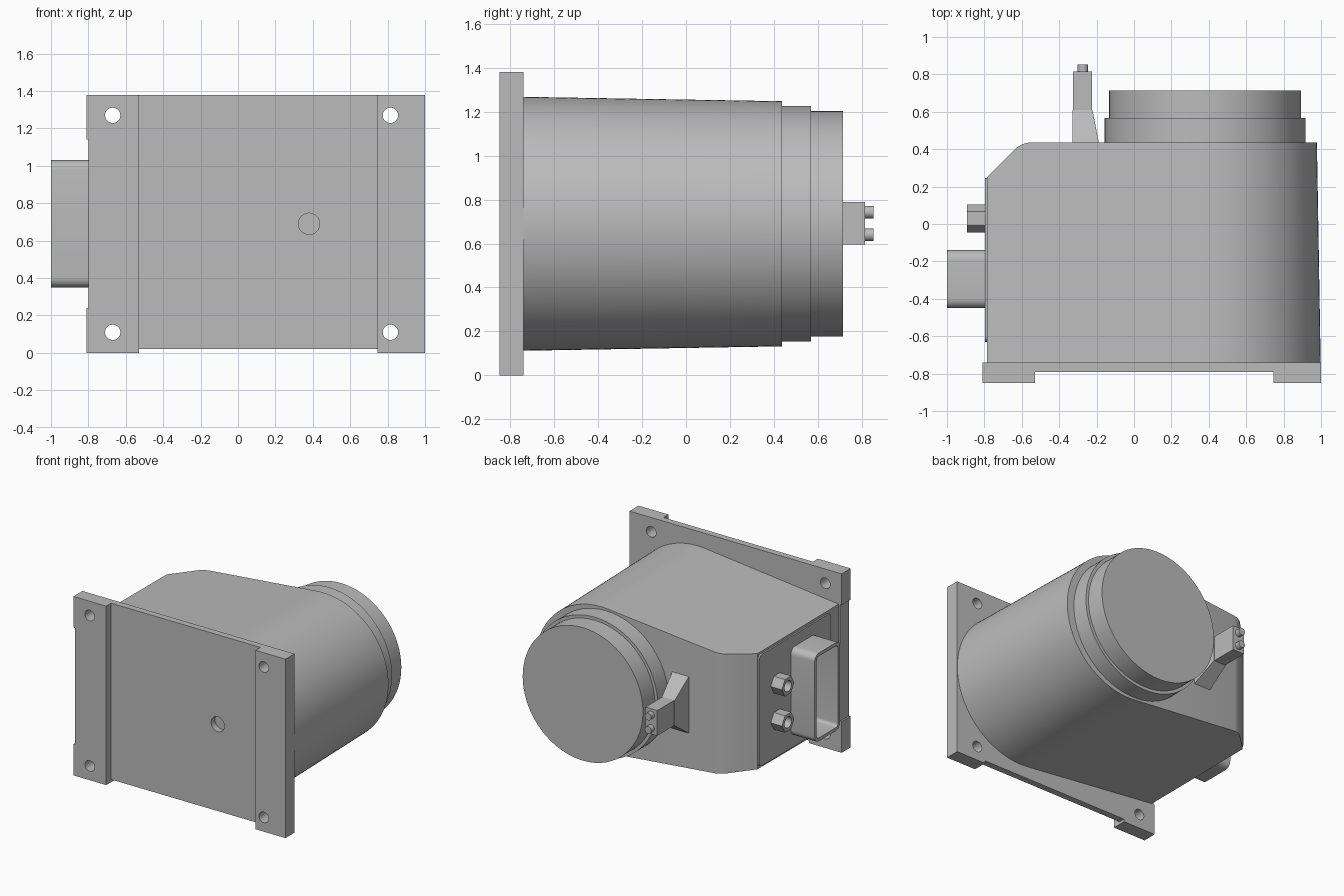
import bpy, bmesh, math
from mathutils import Vector

cube = bpy.data.objects.get("Cube")
if cube:
    bpy.data.objects.remove(cube, do_unlink=True)

GREY = (0.5, 0.5, 0.5, 1)
mat = bpy.data.materials.new("plain grey")
mat.use_nodes = True
mat.diffuse_color = GREY
mat.node_tree.nodes["Principled BSDF"].inputs["Base Color"].default_value = GREY

CZ = 0.69  # height of the shared horizontal axis


def finish(name, bm):
    bmesh.ops.recalc_face_normals(bm, faces=bm.faces)
    mesh = bpy.data.meshes.new(name)
    bm.to_mesh(mesh)
    bm.free()
    mesh.materials.append(mat)
    obj = bpy.data.objects.new(name, mesh)
    bpy.context.collection.objects.link(obj)
    return obj


def loft_bm(rings):
    """Skin a list of equal rings and cap both ends."""
    bm = bmesh.new()
    loops = [[bm.verts.new(p) for p in ring] for ring in rings]
    n = len(loops[0])
    for a, b in zip(loops, loops[1:]):
        for i in range(n):
            j = (i + 1) % n
            bm.faces.new((a[i], a[j], b[j], b[i]))
    bm.faces.new(loops[0])
    bm.faces.new(loops[-1])
    return bm


def loft(name, rings):
    return finish(name, loft_bm(rings))


def box(name, x, y, z):
    return loft(name, [[(a, b, z[0]), (a2, b, z[0]), (a2, b, z[1]), (a, b, z[1])]
                       for b in y for a, a2 in [x]])


def circle_y(x, z, r, y, n=64):
    turn = math.tau / n
    return [(x + r * math.cos(i * turn), y, z + r * math.sin(i * turn)) for i in range(n)]


def circle_x(y, z, r, x, n):
    turn = math.tau / n
    return [(x, y + r * math.cos(i * turn), z + r * math.sin(i * turn)) for i in range(n)]


def round_rect_x(x, y, z, r, steps=6):
    """Rounded rectangle in the plane of constant x."""
    pts = []
    corners = [(y[1] - r, z[1] - r), (y[0] + r, z[1] - r),
               (y[0] + r, z[0] + r), (y[1] - r, z[0] + r)]
    for k, (cy, cz) in enumerate(corners):
        for i in range(steps + 1):
            a = (k + i / steps) * math.pi / 2
            pts.append((x, cy + r * math.cos(a), cz + r * math.sin(a)))
    return pts


def cut(obj, cutter):
    mod = obj.modifiers.new("cut", 'BOOLEAN')
    mod.operation = 'DIFFERENCE'
    mod.solver = 'EXACT'
    mod.object = cutter
    bpy.context.view_layer.objects.active = obj
    bpy.ops.object.modifier_apply(modifier=mod.name)
    bpy.data.objects.remove(cutter, do_unlink=True)


# Mounting plate with two raised feet
plate = box("mounting_plate", (-0.53, 0.745), (-0.79, -0.74), (0.02, 1.38))
right_foot = box("right_foot", (-0.81, -0.53), (-0.85, -0.74), (0, 1.38))
left_foot = box("left_foot", (0.745, 1.0), (-0.85, -0.74), (0, 1.38))
cut(plate, loft("cutter", [circle_y(0.38, CZ, 0.057, y, 32) for y in (-0.9, -0.7)]))
for foot, x in ((right_foot, -0.67), (left_foot, 0.815)):
    for z in (0.11, 1.27):
        cut(foot, loft("cutter", [circle_y(x, z, 0.041, y, 32) for y in (-0.9, -0.7)]))
cut(right_foot, box("cutter", (-0.9, -0.798), (-0.9, -0.7), (0.24, 1.14)))


# Housing: round on one side, tapering to a flat side, with a rounded back corner
def housing_ring(y, r, half, cx=0.42, flat=-0.785, n=64):
    dx = flat - cx
    top = math.atan2(half, dx) - math.acos(r / math.hypot(dx, half))
    pts = [(flat, y, CZ - half)]
    for i in range(n + 1):
        a = -top + 2 * top * i / n
        pts.append((cx + r * math.cos(a), y, CZ + r * math.sin(a)))
    return pts + [(flat, y, CZ + half)]


bm = loft_bm([housing_ring(-0.742, 0.578, 0.45), housing_ring(0.437, 0.558, 0.445)])
for px, py, angle in ((-0.785, 0.25, 135), (-0.625, 0.41, 120), (-0.595, 0.427, 105)):
    a = math.radians(angle)
    res = bmesh.ops.bisect_plane(bm, geom=bm.verts[:] + bm.edges[:] + bm.faces[:],
                                 plane_co=(px, py, CZ),
                                 plane_no=Vector((math.cos(a), math.sin(a), 0)),
                                 clear_outer=True)
    rim = [e for e in res["geom_cut"] if isinstance(e, bmesh.types.BMEdge)]
    bmesh.ops.holes_fill(bm, edges=rim)
finish("housing", bm)

# Stepped round end cap
loft("end_cap", [circle_y(0.38, CZ, r, y, 96) for r, y in
                 ((0.537, 0.42), (0.537, 0.568), (0.513, 0.568), (0.513, 0.715))])

# Side panel with open rectangular socket and two hex fittings
loft("side_panel", [round_rect_x(x, (-0.63, 0.245), (0.26, 1.12), 0.03)
                    for x in (-0.77, -0.797)])
outer, inner = ((-0.45, -0.14), (0.35, 1.03), 0.05), ((-0.425, -0.165), (0.375, 1.005), 0.025)
loft("side_socket", [round_rect_x(-0.79, *outer), round_rect_x(-1.0, *outer),
                     round_rect_x(-1.0, *inner), round_rect_x(-0.8, *inner)])
for label, z in (("lower", 0.55), ("upper", 0.83)):
    loft(label + "_hex_fitting", [circle_x(0.03, z, 0.075, x, 6) for x in (-0.79, -0.892)])
    fitting = bpy.data.objects[label + "_hex_fitting"]
    cut(fitting, loft("cutter", [circle_x(0.03, z, 0.042, x, 24) for x in (-0.81, -0.95)]))


# Rear connector: tapered base, block and two pins
def rect_y(y, x, z):
    return [(x[0], y, z[0]), (x[1], y, z[0]), (x[1], y, z[1]), (x[0], y, z[1])]


loft("connector_base", [rect_y(0.42, (-0.33, -0.185), (0.46, 0.92)),
                        rect_y(0.61, (-0.33, -0.222), (0.595, 0.79))])
box("connector_block", (-0.325, -0.225), (0.6, 0.815), (0.595, 0.79))
for label, z in (("lower", 0.64), ("upper", 0.743)):
    loft(label + "_connector_pin", [circle_y(-0.273, z, 0.028, y, 24) for y in (0.8, 0.853)])

# Smooth the round parts, keep the edges crisp
for obj in bpy.data.objects:
    obj.select_set(obj.type == 'MESH' and mat.name in obj.data.materials)
bpy.context.view_layer.objects.active = plate
bpy.ops.object.shade_smooth_by_angle(angle=math.radians(30))
